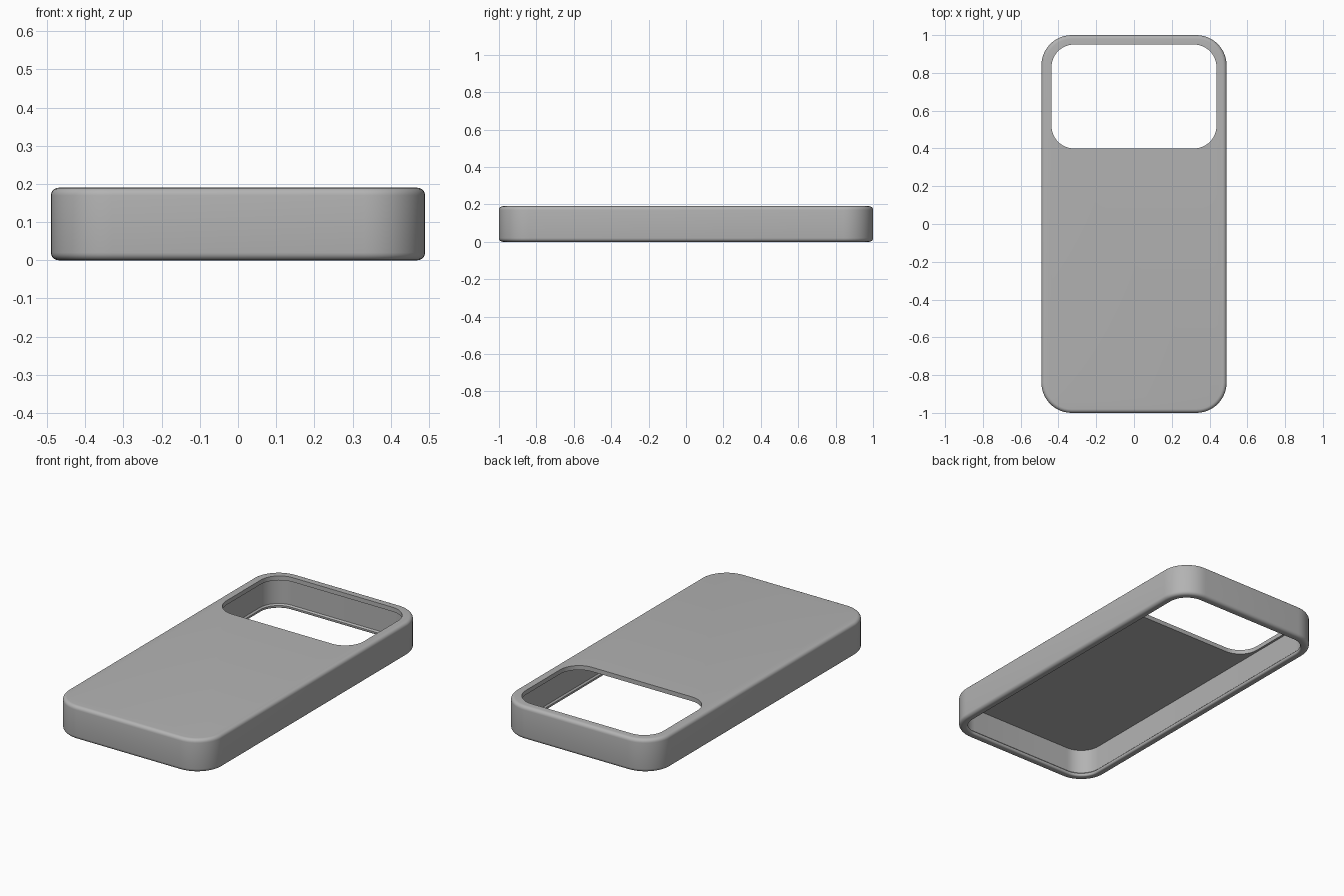
import bpy, bmesh, math

cube = bpy.data.objects.get("Cube")
if cube:
    bpy.data.objects.remove(cube, do_unlink=True)

HALF_X, HALF_Y, HEIGHT = 0.49, 1.0, 0.19
RADIUS, BEVEL = 0.16, 0.02
WALL, LIP, PLATE = 0.04, 0.048, 0.025

grey = bpy.data.materials.new("soft grey")
grey.use_nodes = True
colour = (0.45, 0.45, 0.45, 1)
grey.diffuse_color = colour
grey.node_tree.nodes["Principled BSDF"].inputs["Base Color"].default_value = colour


def rounded_loop(bm, hx, hy, r, z, cy=0, steps=12):
    """Ring of vertices around a rounded rectangle."""
    ring = []
    for corner, (sx, sy) in enumerate([(1, 1), (-1, 1), (-1, -1), (1, -1)]):
        for i in range(steps + 1):
            a = math.pi / 2 * (corner + i / steps)
            ring.append(bm.verts.new((sx * (hx - r) + r * math.cos(a),
                                      cy + sy * (hy - r) + r * math.sin(a), z)))
    return ring


def loft(name, sections, hx, hy, r, cy=0):
    """Skin rings given as (inset, height) and cap both ends."""
    bm = bmesh.new()
    rings = [rounded_loop(bm, hx - d, hy - d, r - d, z, cy) for d, z in sections]
    n = len(rings[0])
    for a, b in zip(rings, rings[1:]):
        for i in range(n):
            j = (i + 1) % n
            bm.faces.new((a[i], a[j], b[j], b[i]))
    bm.faces.new(rings[0])
    bm.faces.new(rings[-1])
    bmesh.ops.recalc_face_normals(bm, faces=bm.faces)
    mesh = bpy.data.meshes.new(name)
    bm.to_mesh(mesh)
    bm.free()
    mesh.materials.append(grey)
    obj = bpy.data.objects.new(name, mesh)
    bpy.context.collection.objects.link(obj)
    return obj


def arc(inset, z, radius, start, end, steps=5):
    """Quarter-round profile points as (inset, height)."""
    angles = [math.radians(start + (end - start) * i / steps) for i in range(steps + 1)]
    return [(inset + radius * math.cos(a), z + radius * math.sin(a)) for a in angles]


# Shell profile: top plate, outer wall, rounded rim, inner lip, inner wall, ceiling
profile = arc(BEVEL, HEIGHT - BEVEL, BEVEL, 90, 180)
profile += arc(BEVEL, BEVEL, BEVEL, 180, 270)
profile += arc(LIP - 0.01, 0.01, 0.01, 270, 360)
profile += [(LIP, 0.016), (WALL, 0.024), (WALL, HEIGHT - PLATE)]
shell = loft("case_shell", profile, HALF_X, HALF_Y, RADIUS)

# Large rounded opening through the top plate
cutter = loft("opening_cutter", [(0, 0.1), (0, 0.3)], 0.437, 0.275, 0.12, 0.675)
cutter.hide_render = True
cut = shell.modifiers.new("opening", "BOOLEAN")
cut.operation = "DIFFERENCE"
cut.solver = "EXACT"
cut.object = cutter

bpy.ops.object.select_all(action="DESELECT")
shell.select_set(True)
bpy.context.view_layer.objects.active = shell
bpy.ops.object.modifier_apply(modifier=cut.name)
bpy.data.objects.remove(cutter, do_unlink=True)
bpy.ops.object.shade_smooth_by_angle(angle=math.radians(35))
